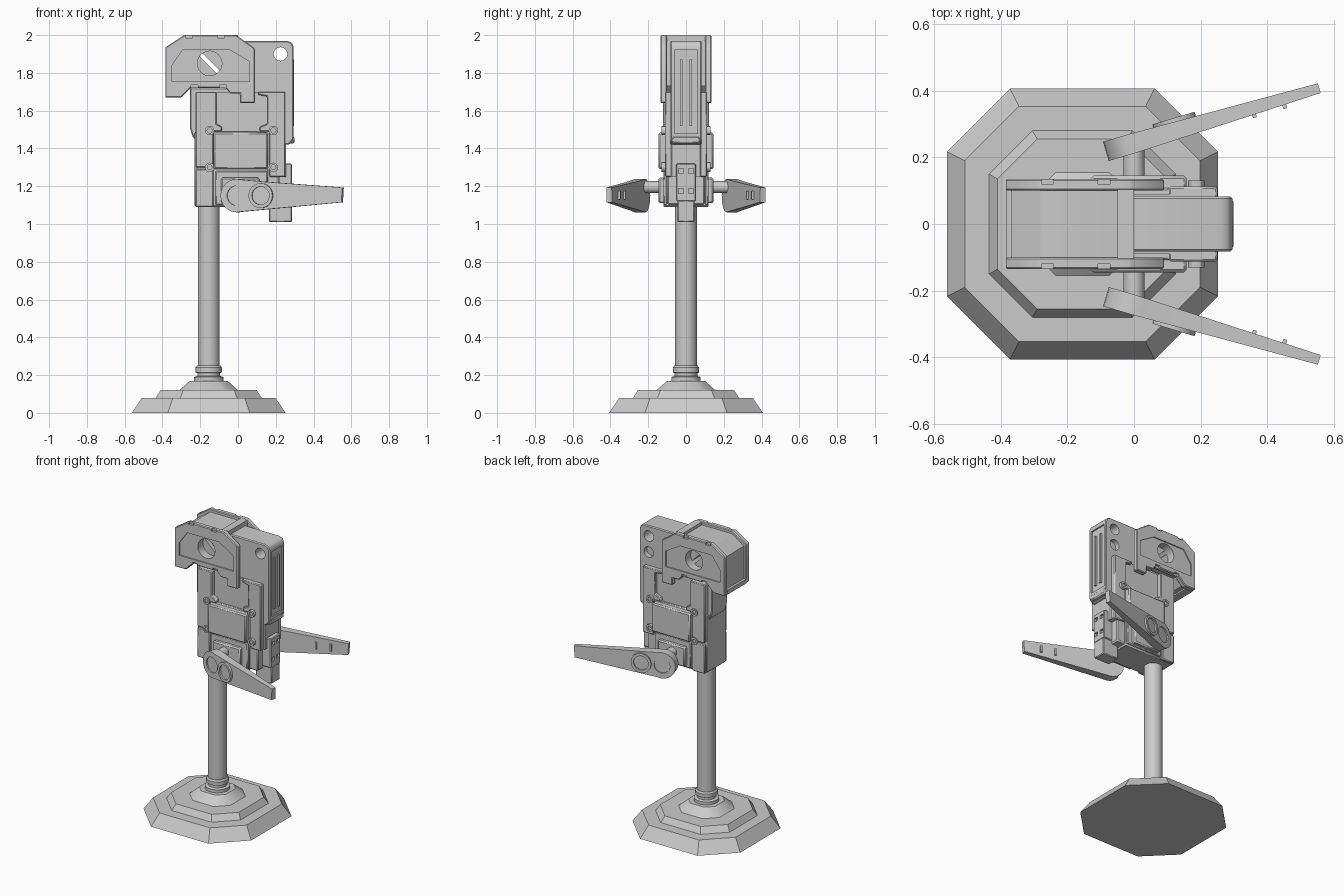
import bpy, bmesh
from math import sin, cos, pi, radians
from mathutils import Matrix, Vector

if "Cube" in bpy.data.objects:
    bpy.data.objects.remove(bpy.data.objects["Cube"])


def finish(bm, name, bevel=0.0):
    bmesh.ops.recalc_face_normals(bm, faces=bm.faces)
    me = bpy.data.meshes.new(name)
    bm.to_mesh(me)
    bm.free()
    ob = bpy.data.objects.new(name, me)
    bpy.context.collection.objects.link(ob)
    if bevel:
        m = ob.modifiers.new("bevel", 'BEVEL')
        m.width, m.segments, m.limit_method = bevel, 1, 'ANGLE'
    return ob


def prism(name, pts, y0, y1, bevel=0.0):
    """Extrude an x-z profile from y0 to y1."""
    bm = bmesh.new()
    f = bm.faces.new([bm.verts.new((x, y0, z)) for x, z in pts])
    r = bmesh.ops.extrude_face_region(bm, geom=[f])
    vs = [v for v in r["geom"] if isinstance(v, bmesh.types.BMVert)]
    bmesh.ops.translate(bm, verts=vs, vec=(0, y1 - y0, 0))
    return finish(bm, name, bevel)


def rect(x0, x1, z0, z1):
    return [(x0, z0), (x1, z0), (x1, z1), (x0, z1)]


def circle(x, z, r, n=24):
    return [(x + r * cos(2 * pi * i / n), z + r * sin(2 * pi * i / n)) for i in range(n)]


def box(name, x0, x1, y0, y1, z0, z1, bevel=0.0):
    return prism(name, rect(x0, x1, z0, z1), y0, y1, bevel)


def pair(name, pts, y0, y1, bevel=0.0):
    """The same prism on the front (-y) and back (+y)."""
    return [prism(f"{name}_{n}", pts, s * y0, s * y1, bevel)
            for n, s in (("front", -1), ("back", 1))]


def cut(ob, *cutters):
    for c in cutters:
        m = ob.modifiers.new("cut", 'BOOLEAN')
        m.operation, m.solver, m.object = 'DIFFERENCE', 'EXACT', c
    dg = bpy.context.evaluated_depsgraph_get()
    me = bpy.data.meshes.new_from_object(ob.evaluated_get(dg))
    ob.modifiers.clear()
    ob.data = me
    for c in cutters:
        bpy.data.objects.remove(c)


def loft(name, rings):
    """Stack of matching rings of 3D points, capped at both ends."""
    bm = bmesh.new()
    vs = [[bm.verts.new(p) for p in r] for r in rings]
    for a, b in zip(vs, vs[1:]):
        for i in range(len(a)):
            j = (i + 1) % len(a)
            bm.faces.new((a[i], a[j], b[j], b[i]))
    bm.faces.new(vs[0])
    bm.faces.new(vs[-1])
    return finish(bm, name)


CX = -0.155  # stand axis


def octagon(h, f, z):
    return [(CX + x, y, z) for x, y in ((h, -f), (h, f), (f, h), (-f, h), (-h, f), (-h, -f), (-f, -h), (f, -h))]


def ring(r, z, n=32):
    return [(CX + r * cos(2 * pi * i / n), r * sin(2 * pi * i / n), z) for i in range(n)]


# Stepped octagonal base
loft("base", [octagon(*t) for t in ((.407, .217, 0), (.353, .19, .08), (.28, .15, .08), (.255, .135, .12),
                                    (.155, .08, .12), (.1, .052, .17))])
# Pole with turned collar
loft("pole", [ring(*t) for t in ((.078, .17), (.078, .19), (.06, .195), (.06, .21), (.07, .215), (.07, .24),
                                 (.062, .25), (.058, .25), (.058, 1.12))])

# Central slab with rounded corners and holes
slab = prism("central_slab", [(-.255, 1.51), (-.24, 1.46), (-.2, 1.42), (.27, 1.42), (.295, 1.45), (.295, 1.935),
                              (.285, 1.96), (.26, 1.97), (-.02, 1.97), (-.02, 1.72), (-.255, 1.72)],
             -.082, .082, .006)
cut(slab, prism("c", circle(.225, 1.9, .036), -.2, .2), prism("c", circle(.225, 1.79, .036), .05, .2),
    prism("c", circle(-.15, 1.85, .065), -.2, .2), box("c", .285, .32, -.062, .062, 1.48, 1.92))
for i, y in enumerate((-.025, .025)):
    box(f"slab_rib_{i}", .28, .296, y - .007, y + .007, 1.52, 1.87)
box("slab_lip", .2, .298, -.075, .075, 1.425, 1.465, .008)

# Head: core, cheek plates with recessed panels, rims round the top recess
head = [(-.385, 1.935), (-.285, 2.0), (-.01, 2.0), (.09, 1.93), (.09, 1.64), (.01, 1.64), (.01, 1.69), (-.04, 1.69),
        (-.065, 1.72), (-.25, 1.72), (-.3, 1.67), (-.385, 1.67)]
core = prism("head_core", [(-.368, 1.92), (-.28, 1.98), (-.04, 1.98), (-.005, 1.97), (-.005, 1.73), (-.25, 1.73),
                           (-.3, 1.68), (-.368, 1.68)], -.105, .105)
cut(core, prism("c", circle(-.15, 1.85, .066), -.2, .2))
panel = [(-.35, 1.755), (-.35, 1.84), (-.29, 1.925), (-.05, 1.925), (.06, 1.86), (.06, 1.755)]
for s, cheek in zip((-1, 1), pair("head_cheek", head, .1, .135, .005)):
    cs = [prism("c", panel, s * .127, s * .2), prism("c", circle(-.15, 1.85, .065), s * .05, s * .2)]
    for x, z in ((-.26, 2.0), (-.09, 2.0), (-.23, 1.72), (-.08, 1.72)):
        cs.append(box("c", x - .018, x + .018, s * .12, s * .2, z - .015, z + .015))
    cut(cheek, *cs)
box("head_top_rim", -.05, 0, -.103, .103, 1.9, 2.0)
box("head_chin_rim", -.385, -.33, -.103, .103, 1.67, 1.70)
# Diagonal slit seen through the eye hole
for i, s in enumerate((-1, 1)):
    blk = [(-.07, .012), (.07, .012), (.045, .055), (0, .07), (-.045, .055)]
    a = radians(-45)
    prism(f"eye_half_{i}", [(-.15 + s * (u * cos(a) - v * sin(a)), 1.85 + s * (u * sin(a) + v * cos(a)))
                            for u, v in blk], -.07, .07)

# Body: lower block, pillars, waist panel, hooks
box("lower_body", -.23, .16, -.11, .11, 1.09, 1.49, .008)
box("lower_body_right", .1, .22, -.1, .1, 1.1, 1.3, .008)
loft("right_column", [[(x, y, z) for x, y in ((.1, -.105), (.225, -.105), (.255, -.075), (.255, .075),
                                              (.225, .105), (.1, .105))] for z in (1.25, 1.49)])
pair("left_pillar", [(-.225, 1.3), (-.13, 1.3), (-.13, 1.49), (-.085, 1.49), (-.085, 1.515), (-.115, 1.53),
                     (-.115, 1.7), (-.225, 1.7)], .07, .122, .005)
pair("right_pillar", [(.165, 1.25), (.25, 1.25), (.25, 1.7), (.105, 1.7), (.105, 1.685), (.155, 1.675),
                      (.155, 1.53), (.115, 1.515), (.115, 1.49), (.165, 1.49)], .07, .112, .005)
pair("upper_plate", rect(-.115, .155, 1.47, 1.7), .07, .09)
pair("waist_panel", rect(-.13, .158, 1.29, 1.485), .1, .145, .008)
pair("left_skirt", rect(-.225, -.13, 1.09, 1.29), .1, .12, .005)
pair("lower_plate", rect(-.12, .155, 1.1, 1.28), .1, .12, .005)
for i, (x, z) in enumerate(((-.15, 1.495), (.187, 1.495), (-.15, 1.3), (.187, 1.3))):
    for b in pair(f"bolt_{i}", circle(x, z, .025, 12), .1, .13):
        s = -1 if "front" in b.name else 1
        cut(b, prism("c", circle(x, z, .014, 6), s * .122, s * .2))

# Rear connector with four square sockets and a foot block
conn = box("rear_connector", .2, .285, -.052, .052, 1.12, 1.32, .005)
cut(conn, *[box("c", .27, .3, y - .013, y + .013, z - .013, z + .013)
            for y in (-.026, .026) for z in (1.175, 1.28)])
prism("connector_foot", [(.165, 1.01), (.285, 1.01), (.285, 1.125), (.2, 1.125), (.165, 1.09)], -.045, .045, .005)

# Side arms: mount, axle and tapered lever
pair("arm_mount", rect(-.09, .115, 1.11, 1.245), .1, .145, .008)
pair("arm_axle", circle(0, 1.195, .032, 16), .13, .24)
lever = [(.088 * cos(radians(t)), .088 * sin(radians(t))) for t in range(75, 286, 15)]
lever += [(.575, -.035), (.58, .043), (.15, .074)]
for n, s in (("front", -1), ("back", 1)):
    xf = Matrix.Translation(Vector((0, s * .243, 1.15))) @ Matrix.Rotation(s * radians(16.5), 4, 'Z')
    arm = prism(f"arm_{n}", lever, s * -.03, s * .03)
    for v in arm.data.vertices:
        v.co.y *= 1 - .5 * max(0, v.co.x) / .58
    boss = prism(f"arm_boss_{n}", circle(.135, 0, .066), 0, s * .038)
    cut(arm, prism("c", circle(0, 0, .052), s * .022, s * .1))
    cut(boss, prism("c", circle(.135, 0, .048), s * .028, s * .1))
    parts = [arm, boss]
    for i, u in enumerate((.37, .465)):
        parts.append(prism(f"arm_pin_{n}_{i}", rect(u - .006, u + .006, -.02, .025), 0, s * -.03))
    for p in parts:
        p.data.transform(xf)

# Smooth round surfaces, keep hard edges
bpy.ops.object.select_all(action='DESELECT')
for o in bpy.context.scene.objects:
    o.select_set(True)
    bpy.context.view_layer.objects.active = o
bpy.ops.object.shade_smooth_by_angle(angle=radians(30))
